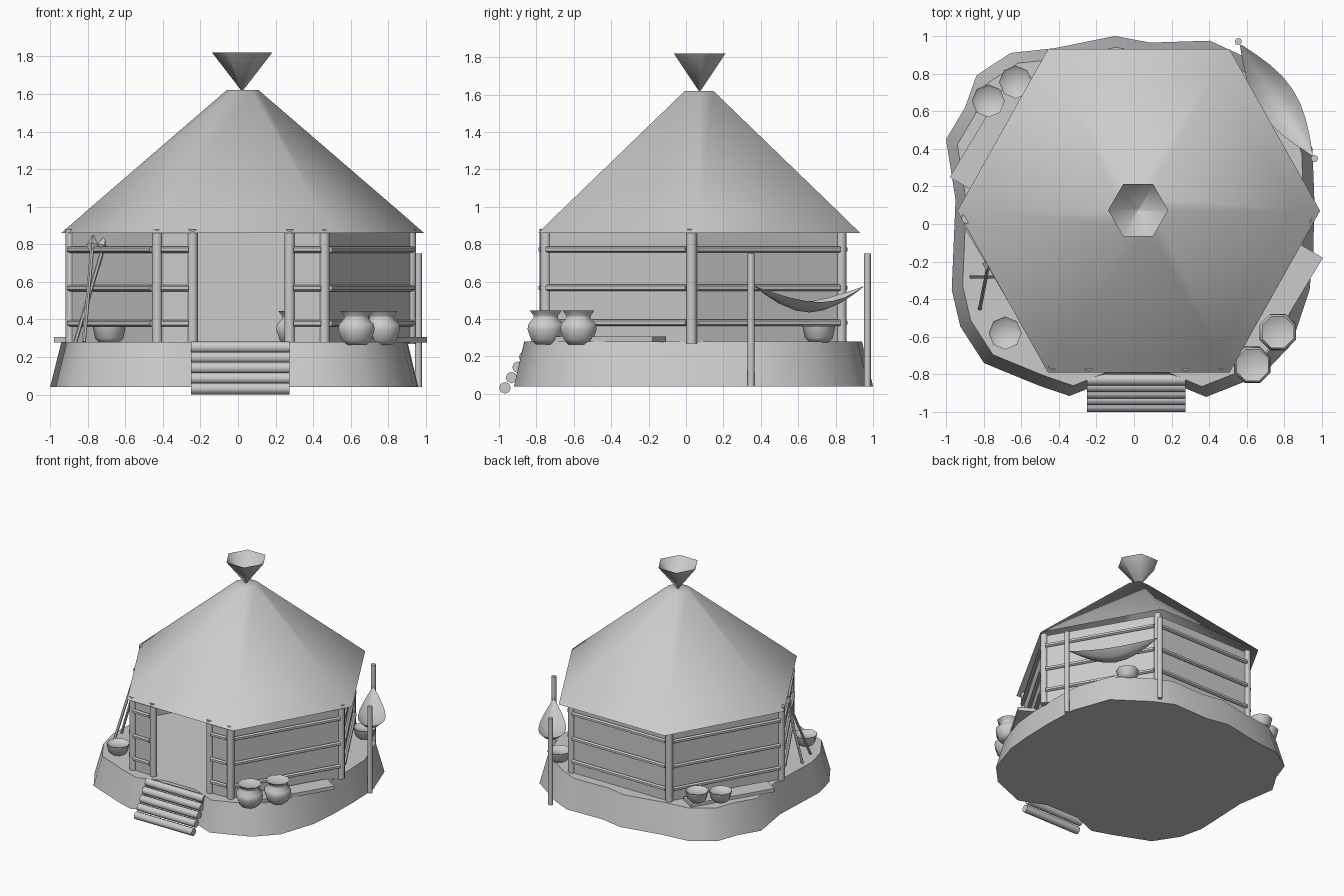
import bpy, bmesh, math
from mathutils import Vector, Matrix

if "Cube" in bpy.data.objects:
    bpy.data.objects.remove(bpy.data.objects["Cube"])

def finish(name, bm, angle=40):
    bmesh.ops.recalc_face_normals(bm, faces=bm.faces[:])
    me = bpy.data.meshes.new(name)
    bm.to_mesh(me)
    bm.free()
    ob = bpy.data.objects.new(name, me)
    bpy.context.collection.objects.link(ob)
    bpy.ops.object.select_all(action='DESELECT')
    ob.select_set(True)
    bpy.context.view_layer.objects.active = ob
    if angle:
        bpy.ops.object.shade_smooth_by_angle(angle=math.radians(angle))
    return ob

def loft(bm, rings, bottom=False, top=False):
    """Skin a stack of closed rings with equal point counts."""
    vs = [[bm.verts.new(p) for p in r] for r in rings]
    n = len(vs[0])
    for a, b in zip(vs, vs[1:]):
        for i in range(n):
            bm.faces.new((a[i], a[(i + 1) % n], b[(i + 1) % n], b[i]))
    if bottom:
        bm.faces.new(vs[0][::-1])
    if top:
        bm.faces.new(vs[-1])

def circle(n, r, x, y, z, phase=0, sy=1):
    return [(x + r * math.cos(phase + 2 * math.pi * i / n),
             y + sy * r * math.sin(phase + 2 * math.pi * i / n), z) for i in range(n)]

def lathe(name, profile, x, y, n=8, bottom=True, top=True, phase=0, sy=1, angle=60):
    bm = bmesh.new()
    loft(bm, [circle(n, r, x, y, z, phase, sy) for r, z in profile], bottom, top)
    return finish(name, bm, angle)

def rod(name, a, b, r, n=8, r2=None):
    a, b = Vector(a), Vector(b)
    q = (b - a).to_track_quat('Z', 'Y').to_matrix().to_4x4()
    bm = bmesh.new()
    bmesh.ops.create_cone(bm, cap_ends=True, segments=n, radius1=r, radius2=r if r2 is None else r2,
                          depth=(b - a).length, matrix=Matrix.Translation((a + b) / 2) @ q)
    return finish(name, bm, 50)

def box(name, c, size, rot):
    bm = bmesh.new()
    bmesh.ops.create_cube(bm, size=1, matrix=Matrix.Translation(c) @ Matrix.Rotation(rot, 4, 'Z')
                          @ Matrix.Diagonal((*size, 1)))
    return finish(name, bm, 0)

# Earth mound with an uneven outline
outline = [(-.99, .45), (-.89, .62), (-.83, .79), (-.65, .91), (-.42, .935), (-.10, 1.0), (.085, .965),
           (.40, .975), (.56, .90), (.83, .71), (.94, .40), (.95, .13), (.945, -.14), (.925, -.35),
           (.83, -.64), (.68, -.80), (.38, -.92), (.165, -.83), (-.13, -.83), (-.34, -.915), (-.50, -.86),
           (-.79, -.74), (-.915, -.545), (-.96, -.35), (-.94, .13)]
outline = [(x * 1.01, y) for x, y in outline]
bm = bmesh.new()
loft(bm, [[(x * s, y * s, z) for x, y in outline[::-1]] for s, z in ((1, .04), (.94, .28))], True, True)
finish("earth_mound", bm, 50)

# Corner posts
corners = [(-.43, -.75), (.46, -.75), (.92, .03), (.46, .83), (-.43, .83), (-.89, .03)]
for i, (x, y) in enumerate(corners):
    rod(f"corner_post_{i}", (x, y, .27), (x, y, .88), .028)
for i, x in enumerate((-.242, .275)):
    rod(f"door_post_{i}", (x, -.755, .27), (x, -.755, .88), .028)

# Wall panels with three rails each
spans = [(corners[i], corners[(i + 1) % 6]) for i in range(1, 6)]
spans += [((-.43, -.75), (-.242, -.755)), ((.275, -.755), (.46, -.75))]
for i, (a, b) in enumerate(spans):
    a, b = Vector((*a, 0)), Vector((*b, 0))
    d = (b - a).normalized()
    out = Vector((d.y, -d.x, 0))
    box(f"wall_panel_{i}", (a + b) / 2 + Vector((0, 0, .57)), ((b - a).length, .015, .59), math.atan2(d.y, d.x))
    for j, z in enumerate((.38, .567, .772)):
        off = out * .02 + Vector((0, 0, z))
        rod(f"wall_rail_{i}_{j}", a + d * .02 + off, b - d * .02 + off, .017, 6)

# Thatched roof and flared tuft
lathe("thatched_roof", [(.965, .86), (.845, .965), (.085, 1.62)], .025, .07, 6, False, True, sy=1.03, angle=75)
lathe("roof_tuft", [(.006, 1.62), (.16, 1.82)], .022, .073, 6, True, False, angle=75)

# Log steps
for i in range(5):
    y, z = -.968 + .035 * i, .032 + .055 * i
    rod(f"step_log_{i}", (-.25, y, z), (.275, y, z), .031)

# Sleeping mats beside the walls
box("mat_right", (.785, -.41, .292), (.62, .14, .03), math.radians(59))
box("mat_left", (-.745, .505, .292), (.68, .14, .03), math.radians(59))

# Tall jars and bowls
jar = [(.06, .265), (.085, .29), (.105, .345), (.1, .375), (.07, .405), (.072, .42), (.092, .445), (.06, .43)]
for i, (x, y) in enumerate(((.63, -.75), (.765, -.575), (.3, -.3))):
    lathe(f"jar_{i}", jar, x, y, phase=math.pi / 8)
bowl = [(.05, .275), (.075, .30), (.088, .362), (.07, .345)]
for i, (x, y) in enumerate(((-.775, .655), (-.63, .755), (-.685, -.58), (.66, .71))):
    lathe(f"bowl_{i}", [(r, z + (.03 if i < 2 else 0)) for r, z in bowl], x, y)

# Hammock on two poles
p, q = Vector((.555, .97, 0)), Vector((.96, .348, 0))
for i, v in enumerate((p, q)):
    rod(f"hammock_pole_{i}", v + Vector((0, 0, .04)), v + Vector((0, 0, .75)), .019)
d = q - p
side = Vector((d.y, -d.x, 0)).normalized()
bm = bmesh.new()
grid = []
for i in range(9):
    t = i / 8
    s = math.sin(math.pi * t)
    grid.append([bm.verts.new(p + d * (.03 + .94 * t) + side * (k * (.004 + .1 * s))
                 + Vector((0, 0, .575 - .14 * s + .055 * s * k * k))) for k in (-1, -.5, 0, .5, 1)])
for a, b in zip(grid, grid[1:]):
    for k in range(4):
        bm.faces.new((a[k], a[k + 1], b[k + 1], b[k]))
finish("hammock", bm, 60)

# Spears leaning on the left wall
for i, (a, b) in enumerate((((-.865, -.28, .28), (-.715, -.28, .79)), ((-.82, -.45, .28), (-.775, -.22, .79)))):
    a, b = Vector(a), Vector(b)
    u = (b - a).normalized()
    rod(f"spear_shaft_{i}", a, b, .011, 6)
    rod(f"spear_blade_base_{i}", b - u * .03, b + u * .005, .01, 4, .034)
    rod(f"spear_blade_tip_{i}", b + u * .005, b + u * .065, .034, 4, .001)
